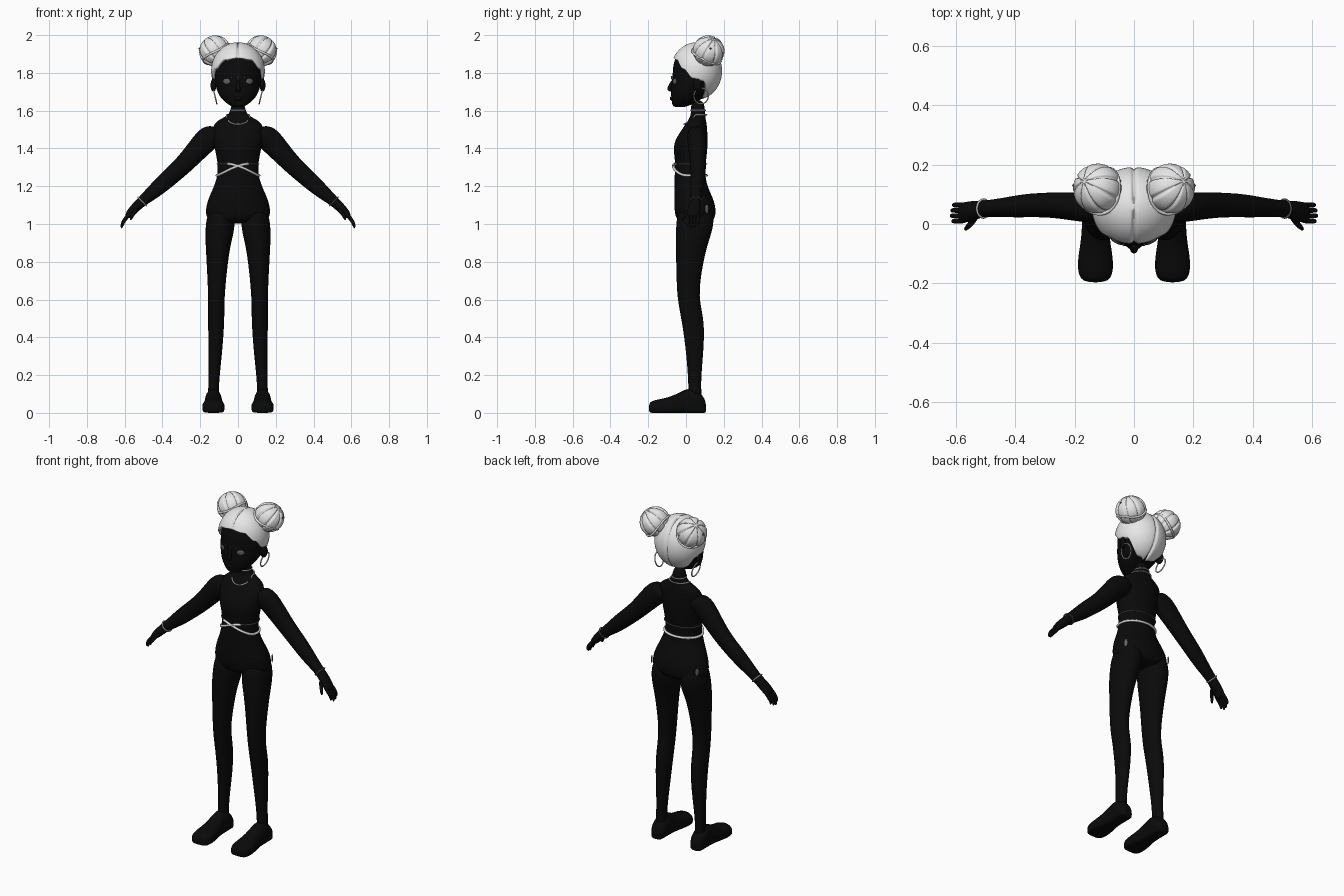
import bpy, bmesh
from math import sin, cos, pi, radians, exp, acos
from mathutils import Vector, Matrix

cube = bpy.data.objects.get("Cube")
if cube:
    bpy.data.objects.remove(cube, do_unlink=True)


def material(name, value, rough=0.6):
    m = bpy.data.materials.new(name)
    m.use_nodes = True
    m.diffuse_color = (value, value, value, 1)
    node = m.node_tree.nodes["Principled BSDF"]
    node.inputs["Base Color"].default_value = m.diffuse_color
    node.inputs["Roughness"].default_value = rough
    return m


BLACK = material("black", 0.003)
WHITE = material("hair white", 0.8)
SILVER = material("silver", 0.7)
GREY = material("dark grey", 0.12)


def finish(name, data, mat, mirror, subdiv=0):
    ob = bpy.data.objects.new(name, data)
    bpy.context.scene.collection.objects.link(ob)
    data.materials.append(mat)
    if mirror:
        ob.modifiers.new("Mirror", "MIRROR")
    if subdiv:
        sub = ob.modifiers.new("Subdivision", "SUBSURF")
        sub.levels = sub.render_levels = subdiv
    return ob


def mesh_object(name, bm, mat, mirror=False, subdiv=0):
    bmesh.ops.recalc_face_normals(bm, faces=bm.faces)
    for f in bm.faces:
        f.smooth = True
    me = bpy.data.meshes.new(name)
    bm.to_mesh(me)
    bm.free()
    return finish(name, me, mat, mirror, subdiv)


def bridge(bm, rings, closed=True):
    n = len(rings[0])
    for low, high in zip(rings, rings[1:]):
        for i in range(n):
            j = (i + 1) % n
            bm.faces.new((low[i], low[j], high[j], high[i]))


def loft(name, rows, mat=BLACK, axis=(0, 0, 1), mirror=False, sides=20):
    """Skin elliptical rings (x, y, z, half width, half depth) square to an axis."""
    axis = Vector(axis).normalized()
    v = Vector((0, 0, 1)) if abs(axis.y) > 0.9 else Vector((0, 1, 0))
    u = v.cross(axis).normalized()
    bm = bmesh.new()
    rings = []
    for x, y, z, a, b in rows:
        c = Vector((x, y, z))
        angles = [2 * pi * i / sides for i in range(sides)]
        rings.append([bm.verts.new(c + u * a * cos(t) + v * b * sin(t)) for t in angles])
    bridge(bm, rings)
    bm.faces.new(rings[0])
    bm.faces.new(rings[-1])
    return mesh_object(name, bm, mat, mirror, 2)


def blob(name, loc, size, mat, mirror=False, turn=0):
    bm = bmesh.new()
    place = Matrix.Translation(loc) @ Matrix.Rotation(turn, 4, "Z") @ Matrix.Diagonal((*size, 1))
    bmesh.ops.create_uvsphere(bm, u_segments=20, v_segments=12, radius=1, matrix=place)
    return mesh_object(name, bm, mat, mirror)


def wire(name, points, thick, mat, mirror=False, cyclic=True):
    cu = bpy.data.curves.new(name, "CURVE")
    cu.dimensions = "3D"
    cu.bevel_depth = thick
    cu.bevel_resolution = 2
    sp = cu.splines.new("POLY")
    sp.points.add(len(points) - 1)
    for p, co in zip(sp.points, points):
        p.co = (*co, 1)
    sp.use_cyclic_u = cyclic
    return finish(name, cu, mat, mirror)


def around(cy, rx, ry, height, start=0, end=360, steps=72):
    """Path round the body, angle counted from the front; height is a function of it."""
    path = []
    for i in range(steps):
        d = start + (end - start) * i / (steps - 1 if end - start != 360 else steps)
        t = radians(d)
        path.append((rx * sin(t), cy - ry * cos(t), height(d)))
    return path


def interpolate(table, x):
    for (x0, y0), (x1, y1) in zip(table, table[1:]):
        if x <= x1:
            t = (x - x0) / (x1 - x0)
            t = t * t * (3 - 2 * t)
            return y0 + (y1 - y0) * t
    return table[-1][1]


# Torso and neck
loft("torso", [(0, y, z, a, b) for z, y, a, b in (
    (1.66, .06, .036, .036), (1.585, .065, .037, .037), (1.56, .06, .085, .043),
    (1.53, .055, .137, .056), (1.47, .035, .135, .08), (1.41, .022, .128, .094),
    (1.34, .025, .111, .083), (1.27, .02, .106, .081), (1.2, .025, .127, .087),
    (1.12, .045, .167, .109), (1.05, .05, .177, .112), (1.0, .05, .15, .09))])

# Legs
loft("leg", [
    (.09, .05, 1.1, .06, .09), (.092, .05, 1.0, .083, .104), (.105, .03, .9, .068, .087),
    (.11, .02, .8, .057, .072), (.115, .006, .61, .042, .056), (.115, .04, .49, .045, .062),
    (.12, .047, .3, .035, .044), (.13, .045, .14, .026, .031), (.13, .05, .05, .034, .04)],
    mirror=True)

# Feet, widening towards the toes, flattened underneath
foot = loft("foot", [(.13, y, h / 2, w, h / 2 + .004) for y, w, h in (
    (.107, .025, .05), (.09, .042, .09), (.04, .046, .13), (-.01, .046, .12), (-.06, .05, .09),
    (-.12, .061, .072), (-.17, .06, .064), (-.198, .04, .05))], axis=(0, 1, 0), mirror=True)
for v in foot.data.vertices:
    v.co.z = max(v.co.z, 0)
    if v.co.z < .03:
        v.co.z *= .3

# Arms and hands
loft("arm", [
    (.09, .055, 1.49, .05, .045), (.15, .055, 1.465, .068, .052), (.21, .06, 1.4, .06, .048),
    (.29, .065, 1.31, .05, .042), (.37, .062, 1.24, .047, .04), (.43, .056, 1.185, .042, .034),
    (.51, .052, 1.118, .027, .026), (.54, .045, 1.09, .026, .034),
    (.575, .038, 1.053, .022, .036), (.59, .038, 1.035, .012, .03)],
    axis=(.72, 0, -.69), mirror=True)
for i, name in enumerate(("index", "middle", "ring", "little")):
    y = .01 + .018 * i
    drop = .012 * abs(i - 1.3)
    loft(name + "_finger", [
        (.565, y, 1.062, .012, .009), (.595, y, 1.03, .012, .009),
        (.615 - drop / 3, y, 1.0 + drop / 2, .01, .009),
        (.619 - drop / 2, y, .972 + drop, .006, .006)],
        axis=(.5, 0, -.8), mirror=True, sides=8)
loft("thumb", [(.53, .03, 1.09, .014, .014), (.55, .002, 1.06, .012, .011),
               (.565, -.014, 1.035, .009, .009), (.57, -.018, 1.02, .005, .005)],
     axis=(.4, 0, -.8), mirror=True, sides=8)

# Head, nose, lips and ears
loft("head", [(0, y, z, a, b) for z, y, a, b in (
    (1.618, -.035, .025, .03), (1.632, -.022, .052, .052), (1.66, .002, .087, .08),
    (1.7, .03, .113, .112), (1.75, .045, .123, .121), (1.8, .05, .126, .122),
    (1.86, .05, .117, .118), (1.91, .052, .088, .09), (1.94, .055, .04, .04))])
loft("nose", [(0, -.066, 1.765, .008, .01), (0, -.08, 1.73, .012, .016),
              (0, -.088, 1.712, .015, .016), (0, -.075, 1.7, .012, .01)], sides=10)
blob("lips", (0, -.074, 1.665), (.024, .012, .012), BLACK)
blob("ear", (.13, .06, 1.735), (.014, .024, .035), BLACK, True, radians(-20))

# Eyes and forehead jewel
blob("eye", (.06, -.06, 1.755), (.021, .005, .015), GREY, True, radians(29))
blob("forehead_jewel", (0, -.076, 1.775), (.004, .004, .01), GREY)
blob("brow_stud", (.035, -.07, 1.775), (.004, .004, .004), GREY, True)

# Hair cap with a centre parting, trimmed along a hairline
HAIRLINE = ((0, 1.882), (35, 1.87), (60, 1.82), (82, 1.77), (108, 1.755), (125, 1.67), (180, 1.66))
bm = bmesh.new()
columns, rows = 120, 26
rings = []
for r in range(1, rows + 1):
    ring = []
    for c in range(columns):
        az = 360 * c / columns
        low = interpolate(HAIRLINE, min(az, 360 - az))
        t = acos(max(-1, (low - 1.81) / .152)) * r / rows
        a = radians(az)
        x, y, z = .142 * sin(t) * sin(a), -.137 * sin(t) * cos(a), .152 * cos(t)
        dent = 1 - .07 * exp(-(x / .006) ** 2)
        ring.append(bm.verts.new((x * dent, .055 + y * dent, 1.81 + z * dent)))
    rings.append(ring)
bridge(bm, rings)
bm.faces.new(rings[0])
cap = mesh_object("hair_cap", bm, WHITE)
shell = cap.modifiers.new("Solidify", "SOLIDIFY")
shell.thickness = .014
shell.offset = -1

# Ribbed hair buns with a wrapped lock and a pin
tilt = Vector((.55, .3, .75)).to_track_quat("Z", "Y").to_matrix().to_4x4()
place = Matrix.Translation((.123, .12, 1.917)) @ tilt
bm = bmesh.new()
bmesh.ops.create_uvsphere(bm, u_segments=96, v_segments=28, radius=.084)
for v in bm.verts:
    angle = Vector((v.co.x, v.co.y, 0)).angle(Vector((1, 0, 0)), 0)
    rib = abs(sin(angle * 4))
    v.co *= 1 - .13 * exp(-(rib / .25) ** 2) * (v.co.xy.length / .084) ** .5
    v.co.z *= .95
bm.transform(place)
mesh_object("hair_bun", bm, WHITE, True)
lock = [place @ Vector((.08 * cos(t), .08 * sin(t), -.022 + .012 * sin(2 * t)))
        for t in (2 * pi * i / 48 for i in range(48))]
wire("bun_wrap", lock, .006, WHITE, True)
blob("bun_pin", place @ Vector((-.03, -.05, .058)), (.005, .005, .005), GREY, True)

# Hoop earrings
hoop = [(.122 + .01 * cos(t), .08 + .038 * sin(t), 1.678 + .042 * cos(t))
        for t in (2 * pi * i / 40 for i in range(40))]
wire("hoop_earring", hoop, .0035, SILVER, True)

# Choker and necklace
wire("choker", around(.064, .04, .04, lambda d: 1.602), .003, SILVER)
wire("necklace", around(.05, .06, .06, lambda d: 1.578 - .05 * max(0, cos(radians(d))) ** .7),
     .0035, SILVER)

# Waist chain that crosses over at the front, with a fine chain behind
WAIST = ((-30, 1.318), (80, 1.257), (280, 1.257), (390, 1.318))
wire("waist_chain", around(.021, .112, .088, lambda d: interpolate(WAIST, d), -30, 390, 120),
     .007, SILVER, cyclic=False)
wire("fine_waist_chain", around(.024, .11, .086, lambda d: 1.318, 30, 330), .003, GREY, cyclic=False)

# Bracelets
across = Vector((.69, 0, .72))
for side, mat, name in ((-1, SILVER, "right_bracelet"), (1, GREY, "left_bracelet")):
    loop = []
    for i in range(32):
        t = 2 * pi * i / 32
        p = Vector((.508, .052, 1.12)) + across * .032 * cos(t) + Vector((0, .031 * sin(t), 0))
        loop.append((p.x * side, p.y, p.z))
    wire(name, loop, .0035, mat)

# Small marks on the hips
blob("hip_mark", (.15, .11, 1.08), (.012, .004, .024), GREY, True, radians(-60))
